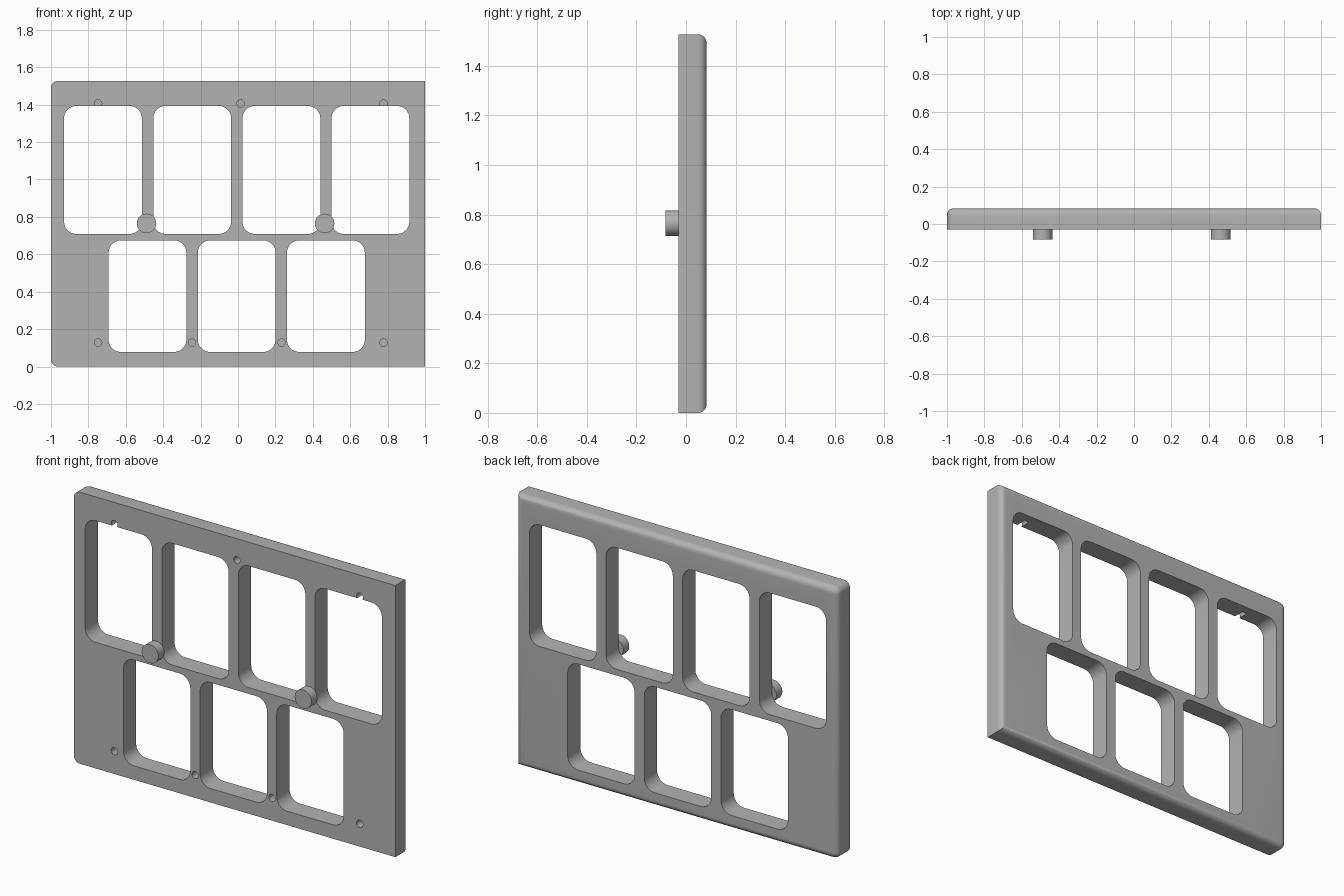
import bpy, bmesh, math
from mathutils import Matrix, Vector

if "Cube" in bpy.data.objects:
    bpy.data.objects.remove(bpy.data.objects["Cube"], do_unlink=True)

FRONT, BACK, HEIGHT = -0.03, 0.083, 1.527

grey = bpy.data.materials.new("plain grey")
grey.use_nodes = True
grey.diffuse_color = (0.45, 0.45, 0.45, 1)
grey.node_tree.nodes["Principled BSDF"].inputs["Base Color"].default_value = grey.diffuse_color


def add_box(bm, x0, x1, y0, y1, z0, z1):
    size = Matrix.Diagonal((x1 - x0, y1 - y0, z1 - z0, 1))
    centre = Matrix.Translation(((x0 + x1) / 2, (y0 + y1) / 2, (z0 + z1) / 2))
    return bmesh.ops.create_cube(bm, size=1, matrix=centre @ size)["verts"]


def add_cylinder(bm, x, z, radius, y0, y1, sides):
    place = Matrix.Translation((x, (y0 + y1) / 2, z)) @ Matrix.Rotation(math.pi / 2, 4, "X")
    bmesh.ops.create_cone(bm, cap_ends=True, segments=sides, radius1=radius,
                          radius2=radius, depth=y1 - y0, matrix=place)


def round_edges(bm, edges, radius, steps=8):
    bmesh.ops.bevel(bm, geom=edges, offset=radius, segments=steps,
                    profile=0.5, affect="EDGES")


def depth_edges(verts):
    """Edges of a box that run from front to back."""
    edges = {e for v in verts for e in v.link_edges}
    return [e for e in edges if abs(e.verts[0].co.y - e.verts[1].co.y) > 0.01]


def make_object(name, bm):
    mesh = bpy.data.meshes.new(name)
    bmesh.ops.recalc_face_normals(bm, faces=bm.faces)
    bm.to_mesh(mesh)
    bm.free()
    mesh.materials.append(grey)
    obj = bpy.data.objects.new(name, mesh)
    bpy.context.collection.objects.link(obj)
    return obj


def cut(target, cutter):
    mod = target.modifiers.new("cut", "BOOLEAN")
    mod.operation, mod.solver, mod.object = "DIFFERENCE", "EXACT", cutter
    bpy.context.view_layer.objects.active = target
    bpy.ops.object.modifier_apply(modifier=mod.name)
    bpy.data.objects.remove(cutter, do_unlink=True)


def smooth(obj):
    bpy.ops.object.select_all(action="DESELECT")
    obj.select_set(True)
    bpy.context.view_layer.objects.active = obj
    bpy.ops.object.shade_smooth_by_angle(angle=math.radians(30))


# Panel: two rounded corners on one side, rounded rim around the back
bm = bmesh.new()
box = add_box(bm, -1, 1, FRONT, BACK, 0, HEIGHT)
round_edges(bm, [e for e in depth_edges(box) if e.verts[0].co.x < 0], 0.037)
rim = [e for e in bm.edges if all(v.co.y > BACK - 0.001 for v in e.verts)]
round_edges(bm, rim, 0.035)
panel = make_object("frame_panel", bm)

# Window openings: four above, three below
bm = bmesh.new()
rows = [((-0.93, -0.453, 0.024, 0.5), 0.709, 1.393),
        ((-0.692, -0.215, 0.262), 0.078, 0.674)]
for lefts, low, high in rows:
    for x in lefts:
        opening = add_box(bm, x, x + 0.416, FRONT - 0.1, BACK + 0.1, low, high)
        round_edges(bm, depth_edges(opening), 0.065)
windows = make_object("window_cutter", bm)
windows.hide_render = True
cut(panel, windows)

# Blind screw holes in the front
bm = bmesh.new()
for z, places in ((1.406, (-0.748, 0.014, 0.778)),
                  (0.128, (-0.748, -0.246, 0.233, 0.778))):
    for x in places:
        add_cylinder(bm, x, z, 0.02, FRONT - 0.05, FRONT + 0.06, 24)
holes = make_object("screw_hole_cutter", bm)
holes.hide_render = True
cut(panel, holes)
smooth(panel)

# Round pegs standing out of the front
for name, x in (("right_peg", -0.489), ("left_peg", 0.463)):
    bm = bmesh.new()
    add_cylinder(bm, x, 0.765, 0.052, -BACK, FRONT, 48)
    smooth(make_object(name, bm))
